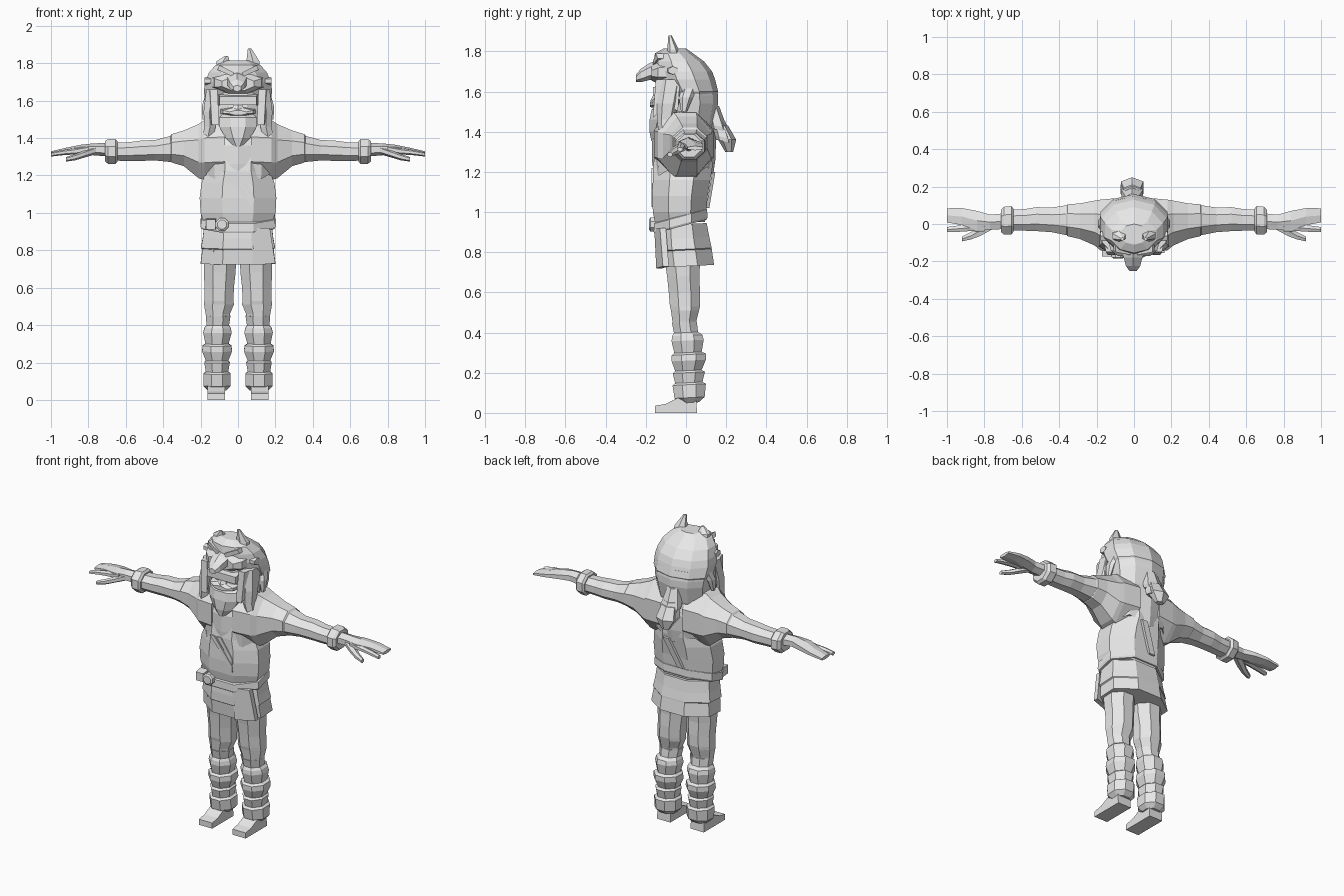
import bpy, bmesh, math
from mathutils import Vector

grey = bpy.data.materials.new("plain grey")
grey.diffuse_color = (0.8, 0.8, 0.8, 1)


def finish(name, bm):
    bmesh.ops.recalc_face_normals(bm, faces=bm.faces)
    mesh = bpy.data.meshes.new(name)
    bm.to_mesh(mesh)
    bm.free()
    mesh.materials.append(grey)
    ob = bpy.data.objects.new(name, mesh)
    bpy.context.collection.objects.link(ob)
    return ob


def loft(name, axis, rings, n=8, side=1, shear=0, zigzag=0):
    """Skin rings (position, centre 1, centre 2, radius 1, radius 2) along an axis."""
    bm = bmesh.new()
    angs = [2 * math.pi * (i + 0.5) / n for i in range(n)]
    mc = max(abs(math.cos(a)) for a in angs)
    ms = max(abs(math.sin(a)) for a in angs)
    loops = []
    for k, (t, c1, c2, r1, r2) in enumerate(rings):
        loop = []
        for i, a in enumerate(angs):
            u, v = c1 + r1 * math.cos(a) / mc, c2 + r2 * math.sin(a) / ms
            w = t + shear * v + (zigzag * (i % 2) if k == 0 else 0)
            p = {'X': (w, u, v), 'Y': (u, w, v), 'Z': (u, v, w)}[axis]
            loop.append(bm.verts.new((p[0] * side, p[1], p[2])))
        loops.append(loop)
    for a, b in zip(loops, loops[1:]):
        for i in range(n):
            j = (i + 1) % n
            bm.faces.new((a[i], a[j], b[j], b[i]))
    bm.faces.new(loops[0])
    bm.faces.new(loops[-1])
    return finish(name, bm)


def prism(name, pts, offset, side=1):
    """Extrude a polygon of 3D points by an offset."""
    bm = bmesh.new()
    off = Vector(offset)
    flip = lambda p: (p[0] * side, p[1], p[2])
    a = [bm.verts.new(flip(Vector(p))) for p in pts]
    b = [bm.verts.new(flip(Vector(p) + off)) for p in pts]
    bm.faces.new(a)
    bm.faces.new(b)
    for i in range(len(a)):
        j = (i + 1) % len(a)
        bm.faces.new((a[i], a[j], b[j], b[i]))
    return finish(name, bm)


# Tunic: skirt, belt, body
loft("skirt", 'Z', [(0.73, 0, 0, .2, .14), (0.81, 0, -.01, .19, .138), (0.815, 0, -.012, .198, .14),
                    (0.87, 0, -.018, .188, .134), (0.94, 0, -.022, .18, .125)], shear=.05)
loft("belt", 'Z', [(0.935, 0, -.027, .195, .13), (0.945, 0, -.027, .2, .134),
                   (0.985, 0, -.027, .198, .132), (0.99, 0, -.027, .19, .125)], shear=.27)
loft("body", 'Z', [(0.95, 0, -.03, .185, .125), (1.0, 0, -.032, .2, .133), (1.08, 0, -.03, .205, .138),
                   (1.16, 0, -.022, .195, .143), (1.22, 0, -.017, .17, .148), (1.32, 0, -.01, .17, .14)])
# Shoulder cape with a ragged hem
loft("cape", 'Z', [(1.18, 0, -.015, .2, .15), (1.26, 0, -.012, .205, .158), (1.36, 0, -.01, .2, .16),
                   (1.44, 0, -.005, .19, .135), (1.5, 0, 0, .15, .1)], n=10, zigzag=.045)
# Belt fittings and diagonal strap
loft("buckle", 'Y', [(-.185, -.085, .938, .024, .024), (-.178, -.085, .938, .034, .034),
                     (-.15, -.085, .938, .034, .034)])
loft("belt_pouch", 'Y', [(-.175, -.145, .938, .025, .026), (-.12, -.145, .94, .028, .03)], n=4)
for k in (0, 1):
    d = k * .045
    prism("chest_strap", [(-.075 + d, -.172, 1.22), (-.045 + d, -.172, 1.22),
                          (.08, -.172, 1.06 + d), (.08, -.172, 1.025 + d)], (0, .014, 0))
prism("back_strap", [(-.06, .1, 1.02), (-.02, .1, 1.02), (.06, .13, 1.2), (.02, .13, 1.2)], (0, .016, 0))
prism("skirt_flap", [(.07, -.158, .92), (.17, -.13, .92), (.2, -.115, .73), (.08, -.148, .72)], (0, .03, 0))

for s, tag in ((1, "left"), (-1, "right")):
    # Arms: draped shoulder, sleeve, cuff, hand
    loft(tag + "_shoulder", 'X', [(.07, -.01, 1.34, .15, .16), (.18, -.005, 1.335, .135, .16),
                                  (.21, .005, 1.33, .12, .145), (.29, .015, 1.345, .095, .095),
                                  (.355, .02, 1.345, .085, .076), (.37, .022, 1.343, .07, .06)], side=s)
    loft(tag + "_sleeve", 'X', [(.3, .02, 1.345, .08, .075), (.36, .02, 1.342, .08, .07),
                                (.44, .022, 1.335, .066, .055), (.52, .026, 1.332, .064, .054),
                                (.58, .022, 1.328, .058, .05), (.66, .02, 1.327, .056, .048)], side=s)
    loft(tag + "_cuff", 'X', [(.645, .02, 1.328, .062, .055), (.655, .02, 1.328, .076, .066),
                              (.695, .018, 1.328, .074, .066), (.71, .016, 1.33, .06, .055)], side=s)
    loft(tag + "_hand", 'X', [(.69, .015, 1.337, .042, .036), (.77, .01, 1.34, .04, .032),
                              (.84, .018, 1.338, .052, .026), (.92, .04, 1.33, .045, .018),
                              (1.0, .046, 1.318, .038, .011)], n=6, side=s)
    loft(tag + "_finger", 'X', [(.8, -.012, 1.338, .028, .024), (.88, -.02, 1.328, .018, .016),
                                (.94, -.025, 1.322, .017, .014), (1.0, -.03, 1.312, .014, .011)], n=6, side=s)
    loft(tag + "_thumb", 'X', [(.76, 0, 1.335, .03, .022), (.82, -.035, 1.315, .028, .019),
                               (.87, -.062, 1.298, .02, .017), (.92, -.08, 1.286, .013, .012)], n=6, side=s)
    # Legs: trousers, wrapped shins, shoes
    loft(tag + "_trouser", 'Z', [(.42, .108, -.008, .06, .055), (.46, .108, -.008, .065, .06),
                                 (.51, .102, -.005, .08, .07), (.53, .102, -.005, .078, .075),
                                 (.6, .1, -.008, .078, .078), (.68, .098, -.014, .085, .08),
                                 (.82, .095, -.02, .088, .095)], side=s)
    loft(tag + "_shin", 'Z', [(.05, .112, .02, .05, .045), (.075, .112, .018, .073, .075),
                              (.14, .112, .016, .073, .083), (.15, .112, .014, .06, .068),
                              (.2, .112, .014, .068, .08), (.21, .112, .012, .06, .066),
                              (.26, .112, .014, .08, .085), (.29, .112, .014, .077, .085),
                              (.3, .112, .01, .062, .068), (.36, .11, .008, .076, .08),
                              (.385, .11, .006, .07, .075), (.4, .108, 0, .06, .06),
                              (.45, .106, -.008, .066, .062)], side=s, shear=.05)
    prism(tag + "_shoe", [(.07, .055, 0), (.07, -.155, 0), (.07, -.155, .035), (.07, -.1, .045),
                          (.07, -.03, .08), (.07, .05, .08)], (.092, 0, 0), side=s)
    # Hanging side hair, cheek flap and its fang
    loft(tag + "_braid", 'Z', [(1.33, .16, -.1, .014, .02), (1.38, .165, -.1, .028, .034),
                               (1.46, .15, -.1, .03, .045), (1.54, .152, -.09, .032, .055),
                               (1.66, .14, -.07, .03, .06)], n=6, side=s)
    prism(tag + "_cheek_flap", [(.15, -.15, 1.66), (.175, -.03, 1.66), (.18, -.04, 1.5),
                                (.165, -.09, 1.54), (.14, -.165, 1.47)], (-.04, 0, 0), side=s)
    loft(tag + "_side_tuft", 'Z', [(1.5, .18, -.01, .01, .015), (1.57, .175, 0, .018, .035),
                                   (1.63, .155, .02, .02, .04)], n=6, side=s)
    # Animal hood eye and brow
    loft(tag + "_hood_eye", 'X', [(.12, -.065, 1.705, .028, .024), (.178, -.065, 1.705, .024, .02)], n=6, side=s)
    prism(tag + "_hood_brow", [(.02, -.165, 1.75), (.1, -.15, 1.79), (.11, -.14, 1.765), (.03, -.165, 1.73)],
          (0, .05, 0), side=s)

# Hood ears, the left one taller
for s, tag, h in ((1, "left", 1.88), (-1, "right", 1.84)):
    loft(tag + "_hood_ear", 'Z', [(1.76, .075, -.06, .04, .045), (1.81, .08, -.065, .035, .028),
                                  (h, .062, -.08, .009, .008)], n=6, side=s)

# Head: hood crown, nape hair
loft("hood", 'Z', [(1.58, 0, .03, .165, .12), (1.6, 0, .025, .178, .135), (1.66, 0, 0, .182, .145),
                   (1.7, 0, -.015, .175, .145), (1.75, 0, -.035, .155, .125),
                   (1.79, 0, -.06, .12, .095), (1.815, 0, -.055, .07, .055)], n=10)
loft("nape_hair", 'Z', [(1.36, 0, .01, .13, .1), (1.44, 0, .02, .15, .12), (1.54, 0, .03, .165, .13),
                        (1.58, 0, .025, .17, .135), (1.64, 0, .02, .17, .13)], n=10)
# Hood muzzle over the face
loft("muzzle", 'Y', [(-.04, 0, 1.7, .15, .07), (-.14, 0, 1.695, .125, .055), (-.172, 0, 1.69, .085, .035)])
loft("hood_nose", 'Y', [(-.13, -.005, 1.71, .06, .05), (-.18, -.005, 1.7, .05, .042),
                        (-.225, -.005, 1.68, .038, .033), (-.25, -.005, 1.665, .02, .018)], n=6)
# Face and beard
loft("face", 'Z', [(1.44, 0, -.07, .1, .07), (1.55, 0, -.07, .115, .075), (1.66, 0, -.06, .12, .07)])
loft("face_brow", 'Y', [(-.1, 0, 1.605, .105, .03), (-.165, 0, 1.6, .098, .022)], n=4)
loft("face_nose", 'Z', [(1.535, 0, -.145, .035, .035), (1.56, 0, -.145, .03, .03), (1.6, 0, -.135, .018, .02)], n=6)
loft("mustache", 'Y', [(-.09, 0, 1.545, .1, .028), (-.165, 0, 1.54, .08, .02), (-.18, 0, 1.535, .045, .012)])
loft("beard", 'Z', [(1.355, 0, -.155, .02, .018), (1.4, 0, -.13, .065, .052), (1.46, 0, -.115, .1, .066),
                    (1.51, 0, -.11, .1, .062), (1.525, 0, -.1, .085, .05)])

# Tail of hair at the back, in overlapping tufts
loft("tail_upper", 'Z', [(1.44, -.01, .165, .055, .045), (1.46, -.01, .16, .058, .045),
                         (1.56, -.01, .13, .035, .035)], n=6, shear=-.2)
loft("tail_middle", 'Z', [(1.39, -.01, .19, .06, .045), (1.41, -.01, .185, .062, .045),
                          (1.49, -.01, .16, .04, .035)], n=6, shear=-.2)
loft("tail_tip", 'Z', [(1.3, -.01, .215, .025, .02), (1.36, -.01, .205, .06, .045),
                       (1.43, -.01, .175, .045, .035)], n=6)
